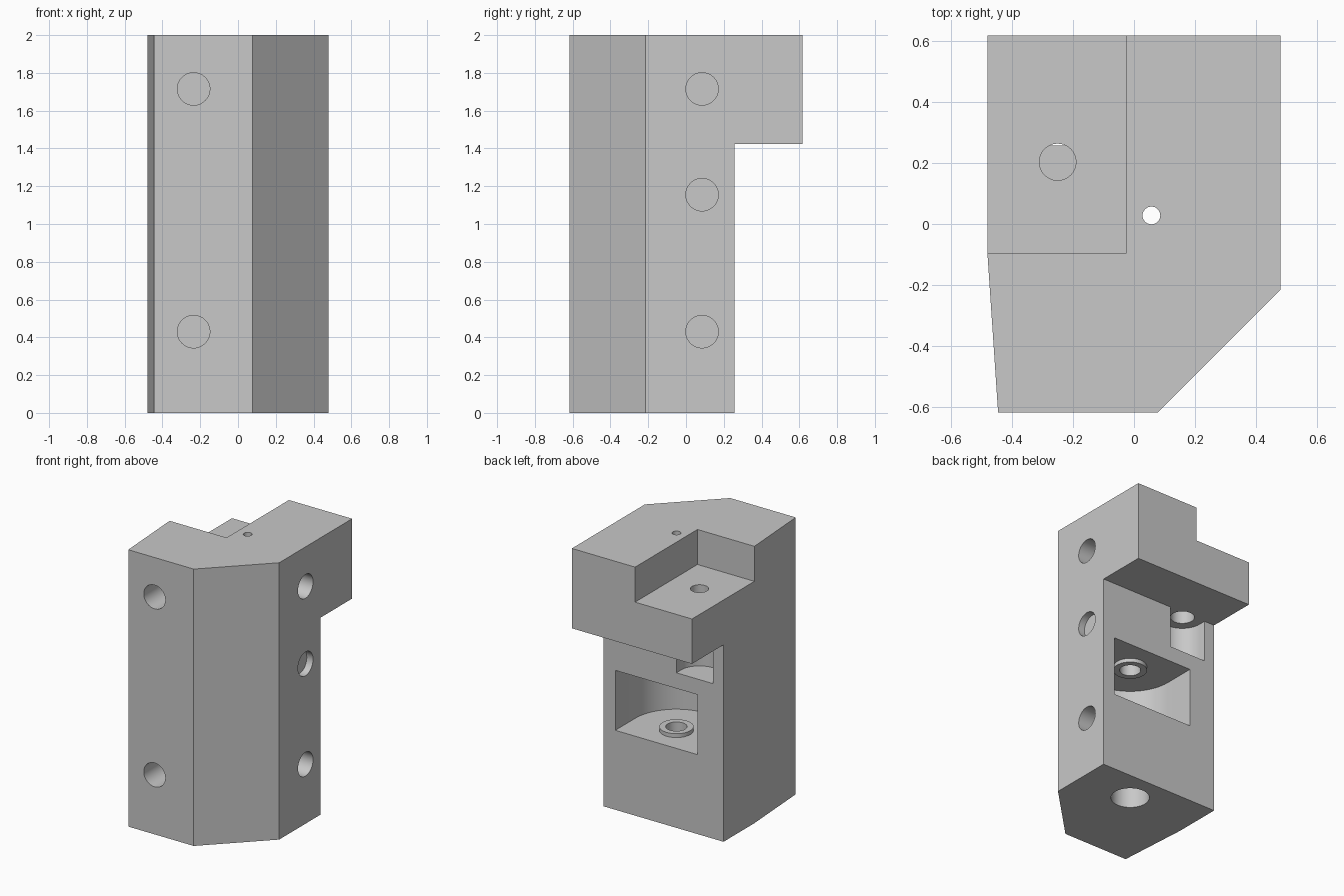
import bpy
import bmesh
import math
from mathutils import Matrix, Vector

cube = bpy.data.objects.get("Cube")
if cube:
    bpy.data.objects.remove(cube, do_unlink=True)

grey = bpy.data.materials.new("plain_grey")
grey.use_nodes = True
colour = (0.58, 0.58, 0.58, 1)
grey.diffuse_color = colour
grey.node_tree.nodes["Principled BSDF"].inputs["Base Color"].default_value = colour


def finish(name, bm):
    bmesh.ops.recalc_face_normals(bm, faces=bm.faces[:])
    mesh = bpy.data.meshes.new(name)
    bm.to_mesh(mesh)
    bm.free()
    mesh.materials.append(grey)
    obj = bpy.data.objects.new(name, mesh)
    bpy.context.collection.objects.link(obj)
    return obj


def prism(name, outline, low, high):
    bm = bmesh.new()
    face = bm.faces.new([bm.verts.new((x, y, low)) for x, y in outline])
    top = bmesh.ops.extrude_face_region(bm, geom=[face])["geom"]
    verts = [g for g in top if isinstance(g, bmesh.types.BMVert)]
    bmesh.ops.translate(bm, verts=verts, vec=(0, 0, high - low))
    return finish(name, bm)


def rod(name, radius, start, end):
    start, end = Vector(start), Vector(end)
    axis = end - start
    turn = axis.to_track_quat("Z", "Y").to_matrix().to_4x4()
    bm = bmesh.new()
    bmesh.ops.create_cone(bm, cap_ends=True, segments=64, radius1=radius,
                          radius2=radius, depth=axis.length,
                          matrix=Matrix.Translation((start + end) / 2) @ turn)
    return finish(name, bm)


def u_slot(name, centre, radius, low, high):
    """Round-ended recess that opens to the back."""
    cx, cy = centre
    arc = [math.pi + math.pi * i / 32 for i in range(33)]
    outline = [(cx + radius * math.cos(a), cy + radius * math.sin(a)) for a in arc]
    outline += [(cx + radius, 0.5), (cx - radius, 0.5)]
    return prism(name, outline, low, high)


def combine(target, tool, operation="DIFFERENCE"):
    mod = target.modifiers.new("shape", "BOOLEAN")
    mod.operation = operation
    mod.solver = "EXACT"
    mod.object = tool
    bpy.context.view_layer.objects.active = target
    bpy.ops.object.modifier_apply(modifier=mod.name)
    bpy.data.objects.remove(tool, do_unlink=True)


# Main block with chamfered front corner
body = prism("mounting_block", [(-0.48, 0.617), (-0.48, -0.095), (-0.445, -0.617),
                                (0.078, -0.617), (0.48, -0.215), (0.48, 0.617)], 0, 2)

# Space under the rear overhang, and the stepped top corner
combine(body, prism("under_cut", [(-1, 0.257), (1, 0.257), (1, 1), (-1, 1)], -1, 1.423))
combine(body, prism("corner_step", [(-1, -0.095), (-0.025, -0.095), (-0.025, 1), (-1, 1)],
                    1.747, 3))

# Rear recesses
shaft, screw = (0.057, 0.028), (-0.25, 0.203)
combine(body, u_slot("wheel_recess", shaft, 0.328, 0.574, 1.007))
combine(body, u_slot("screw_recess", screw, 0.147, 1.12, 1.423))

# Raised rings on the floor and ceiling of the large recess
for low, high in ((0.5, 0.602), (0.979, 1.08)):
    combine(body, rod("ring_boss", 0.112, (*shaft, low), (*shaft, high)), "UNION")

# Stepped vertical bores
for centre, radius, low, high in ((shaft, 0.128, -0.1, 0.3), (shaft, 0.07, 0.25, 1.3),
                                  (shaft, 0.029, 1.2, 2.1), (screw, 0.08, 1.3, 1.6),
                                  (screw, 0.06, 1.5, 1.9)):
    combine(body, rod("bore", radius, (*centre, low), (*centre, high)))

# Blind holes in the front and in the left face
for z in (0.43, 1.715):
    combine(body, rod("front_hole", 0.086, (-0.235, -0.7, z), (-0.235, -0.3, z)))
for z, depth in ((0.43, 0.28), (1.155, 0.05), (1.715, 0.28)):
    combine(body, rod("side_hole", 0.086, (0.6, 0.085, z), (0.48 - depth, 0.085, z)))

# Smooth bores, sharp edges
bpy.ops.object.select_all(action="DESELECT")
body.select_set(True)
bpy.context.view_layer.objects.active = body
bpy.ops.object.shade_smooth_by_angle(angle=math.radians(30))
